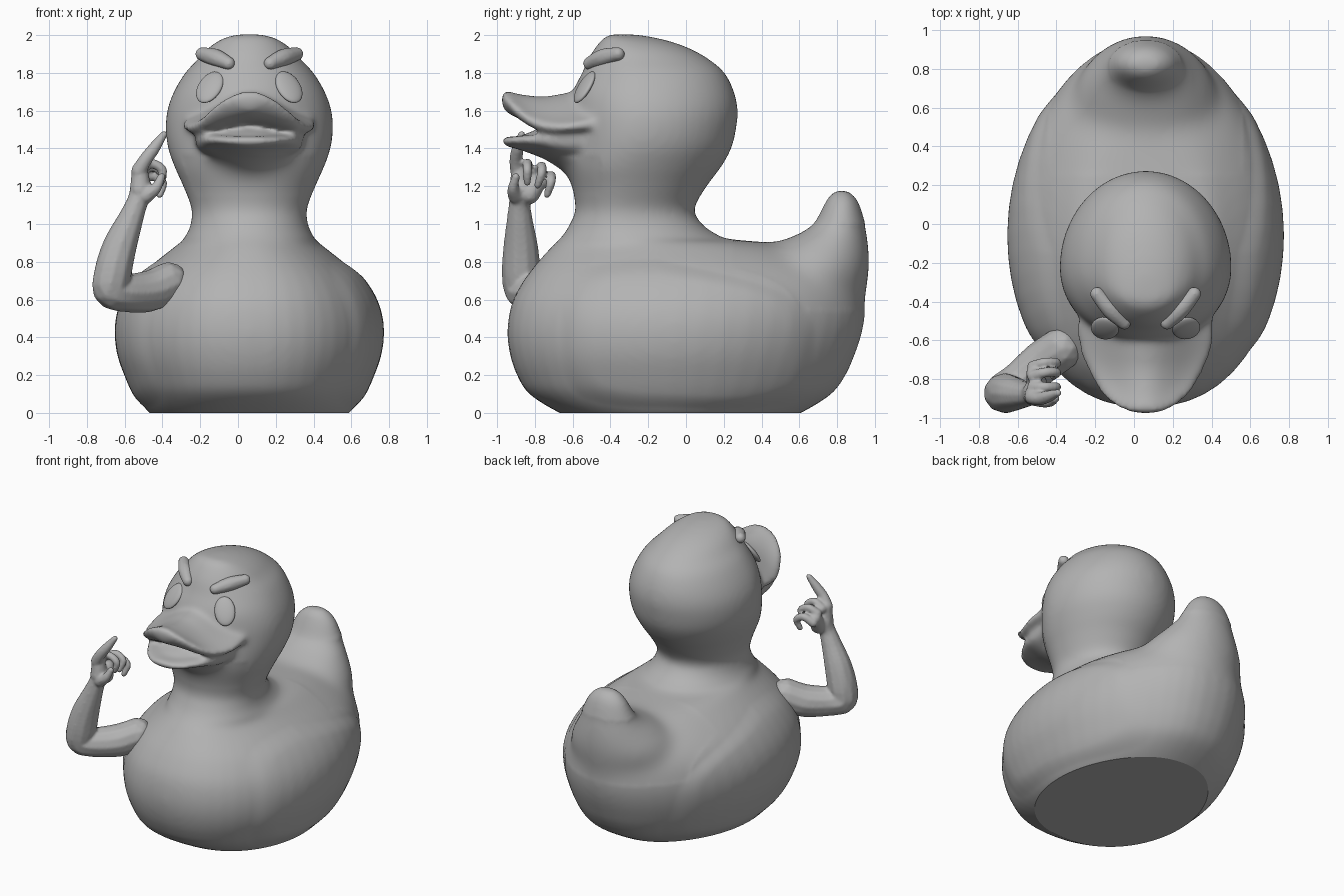
import bpy, bmesh, math
from mathutils import Vector, Matrix

if "Cube" in bpy.data.objects:
    bpy.data.objects.remove(bpy.data.objects["Cube"])

CX = 0.06  # symmetry plane of the duck
grey = bpy.data.materials.new("grey clay")
grey.diffuse_color = (0.45, 0.45, 0.45, 1)
grey.use_nodes = True
grey.node_tree.nodes["Principled BSDF"].inputs["Base Color"].default_value = grey.diffuse_color


def refine(rows, n):
    """Catmull-Rom interpolation of rows of numbers."""
    out = []
    for i in range(len(rows) - 1):
        a, b, c, d = (rows[max(i - 1, 0)], rows[i], rows[i + 1],
                      rows[min(i + 2, len(rows) - 1)])
        for k in range(n):
            t = k / n
            out.append([0.5 * (2 * q + (r - p) * t + (2 * p - 5 * q + 4 * r - s) * t * t
                               + (3 * q - p - 3 * r + s) * t ** 3)
                        for p, q, r, s in zip(a, b, c, d)])
    out.append(list(rows[-1]))
    return out


def power(v, p):
    return math.copysign(abs(v) ** p, v)


def loft(bm, rings):
    loops = [[bm.verts.new(p) for p in ring] for ring in rings]
    n = len(loops[0])
    for a, b in zip(loops, loops[1:]):
        for i in range(n):
            j = (i + 1) % n
            bm.faces.new((a[i], a[j], b[j], b[i]))
    bm.faces.new(loops[0][::-1])
    bm.faces.new(loops[-1])


def upright(bm, rows, full=False):
    """Loft of egg outlines; rows are z, front y, back y, half width."""
    rings = []
    for z, y0, y1, hw in refine(rows, 4):
        yc = (y0 + y1) / 2 - (0.05 if full else 0)
        blend = min(1, max(0, (0.95 - z) / 0.2)) if full else 0
        ring = []
        for k in range(48):
            t = 2 * math.pi * k / 48
            u = math.sin(t)
            w = hw * power(math.cos(t), 1 - 0.13 * blend)
            if u > 0:
                w *= 1 - 0.14 * blend * u ** 2
            ring.append((CX + w, yc + u * (y1 - yc if u > 0 else yc - y0), z))
        rings.append(ring)
    loft(bm, rings)


def bill(bm, rows, extra=0):
    """Arched sheet; rows are y, half width, centre z, edge z, half thickness."""
    rings = []
    for y, w, zc, ze, th in refine(rows, 4):
        ring = []
        for k in range(48):
            t = 2 * math.pi * k / 48
            s = math.cos(t)
            arch = 0.5 + 0.5 * math.cos(math.pi * s)
            ring.append((CX + w * s, y, ze + (zc - extra - ze) * arch
                         + (th + extra * arch) * power(math.sin(t), 0.75)))
        rings.append(ring)
    loft(bm, rings)


def beads(bm, pts):
    """Limb of overlapping balls; points are x, y, z, radius."""
    for x, y, z, r in refine(pts, 10):
        bmesh.ops.create_icosphere(bm, subdivisions=2, radius=r,
                                   matrix=Matrix.Translation((x, y, z)))


def make(name, bm, voxel=0, smooth=0):
    bmesh.ops.recalc_face_normals(bm, faces=bm.faces)
    me = bpy.data.meshes.new(name)
    bm.to_mesh(me)
    bm.free()
    ob = bpy.data.objects.new(name, me)
    bpy.context.collection.objects.link(ob)
    if voxel:
        m = ob.modifiers.new("fuse", 'REMESH')
        m.mode = 'VOXEL'
        m.voxel_size = voxel
        m = ob.modifiers.new("soften", 'SMOOTH')
        m.factor = 0.5
        m.iterations = smooth
        dg = bpy.context.evaluated_depsgraph_get()
        ob.data = bpy.data.meshes.new_from_object(ob.evaluated_get(dg))
        ob.modifiers.clear()
    ob.data.materials.clear()
    ob.data.materials.append(grey)
    for p in ob.data.polygons:
        p.use_smooth = True
    return ob


# body, neck and head
bm = bmesh.new()
upright(bm, [
    (-0.1, -0.45, 0.40, 0.38), (0, -0.67, 0.61, 0.53), (0.1, -0.83, 0.77, 0.60),
    (0.2, -0.895, 0.845, 0.645), (0.3, -0.93, 0.89, 0.68), (0.4, -0.945, 0.925, 0.695),
    (0.5, -0.94, 0.945, 0.69), (0.6, -0.915, 0.945, 0.66), (0.7, -0.86, 0.91, 0.60),
    (0.78, -0.80, 0.82, 0.52), (0.86, -0.73, 0.64, 0.42), (0.90, -0.69, 0.45, 0.37),
    (0.92, -0.67, 0.23, 0.35), (0.95, -0.645, 0.155, 0.33),
    (1.0, -0.615, 0.085, 0.31), (1.08, -0.585, 0.045, 0.305), (1.2, -0.605, 0.11, 0.35),
    (1.3, -0.64, 0.185, 0.395), (1.4, -0.63, 0.24, 0.43), (1.5, -0.62, 0.265, 0.443),
    (1.6, -0.615, 0.274, 0.435), (1.7, -0.60, 0.255, 0.40), (1.8, -0.55, 0.205, 0.34),
    (1.87, -0.52, 0.125, 0.275), (1.92, -0.49, 0.04, 0.23), (1.96, -0.46, -0.06, 0.18),
    (1.99, -0.43, -0.18, 0.12), (2.004, -0.39, -0.28, 0.05)], full=True)
# tail, flowing out of the back
upright(bm, [
    (0.3, 0.2, 0.70, 0.20), (0.5, 0.25, 0.91, 0.28), (0.7, 0.28, 0.965, 0.37),
    (0.8, 0.32, 0.975, 0.345), (0.86, 0.40, 0.973, 0.30), (0.91, 0.50, 0.967, 0.26),
    (0.95, 0.60, 0.96, 0.23), (1.0, 0.675, 0.95, 0.195), (1.1, 0.73, 0.92, 0.145),
    (1.15, 0.76, 0.89, 0.10), (1.178, 0.80, 0.85, 0.05)])
# upper bill
bill(bm, [
    (-0.42, 0.33, 1.65, 1.55, 0.045), (-0.53, 0.355, 1.655, 1.525, 0.055),
    (-0.65, 0.34, 1.64, 1.51, 0.052), (-0.74, 0.305, 1.625, 1.515, 0.052),
    (-0.82, 0.265, 1.63, 1.54, 0.05), (-0.89, 0.215, 1.645, 1.59, 0.045),
    (-0.94, 0.15, 1.665, 1.64, 0.04), (-0.975, 0.07, 1.68, 1.675, 0.028)], 0.02)
# lower bill
bill(bm, [
    (-0.42, 0.30, 1.34, 1.46, 0.07), (-0.58, 0.29, 1.34, 1.445, 0.095),
    (-0.68, 0.28, 1.37, 1.44, 0.075), (-0.77, 0.255, 1.40, 1.445, 0.05),
    (-0.87, 0.20, 1.425, 1.445, 0.036), (-0.935, 0.14, 1.435, 1.44, 0.028),
    (-0.975, 0.06, 1.44, 1.44, 0.022)])
# tongue
bmesh.ops.create_uvsphere(bm, u_segments=32, v_segments=16, radius=1,
                          matrix=Matrix.Translation((CX, -0.70, 1.445))
                          @ Matrix.Diagonal((0.21, 0.18, 0.06, 1)))
body = make("duck_body", bm, 0.016, 18)

# soft tail root and chin, raised folded wings, flat cut underside
bm = bmesh.new()
bm.from_mesh(body.data)
root = [v for v in bm.verts if (v.co.y > 0.25 and 0.55 < v.co.z < 1.0 and abs(v.co.x - CX) < 0.5)
        or (v.co.y < -0.45 and 1.15 < v.co.z < 1.36)]
for _ in range(50):
    bmesh.ops.smooth_vert(bm, verts=root, factor=0.5, use_axis_x=True, use_axis_y=True,
                          use_axis_z=True)
for v in bm.verts:
    x, y, z = v.co
    back = max(0, y + 0.15)
    if abs(x - CX) > 0.3 and z < 0.95:
        d = (abs(y - 0.01) / 0.65) ** 4 + (abs(z - 0.42 + 0.12 * back) / (0.38 - 0.1 * back)) ** 4
        t = min(1, max(0, (1.2 - d) / 0.75))
        v.co.x += math.copysign(0.018 * t * t * (3 - 2 * t), x - CX)
bmesh.ops.bisect_plane(bm, geom=bm.verts[:] + bm.edges[:] + bm.faces[:],
                       plane_co=(0, 0, 0), plane_no=(0, 0, 1), clear_inner=True)
rim = [e for e in bm.edges if e.is_boundary]
for f in bmesh.ops.holes_fill(bm, edges=rim, sides=0)["faces"]:
    f.smooth = False
for e in rim:
    e.smooth = False
bm.to_mesh(body.data)
bm.free()

# arm with pointing hand
bm = bmesh.new()
beads(bm, [(-0.37, -0.64, 0.69, 0.11), (-0.47, -0.71, 0.645, 0.112),
           (-0.59, -0.81, 0.635, 0.103), (-0.67, -0.865, 0.655, 0.10),
           (-0.66, -0.872, 0.75, 0.104), (-0.625, -0.875, 0.88, 0.093),
           (-0.57, -0.88, 1.02, 0.07), (-0.535, -0.88, 1.11, 0.058),
           (-0.51, -0.865, 1.18, 0.064)])
beads(bm, [(-0.515, -0.88, 1.18, 0.06), (-0.52, -0.88, 1.28, 0.045)])
beads(bm, [(-0.50, -0.83, 1.16, 0.058), (-0.515, -0.77, 1.24, 0.043)])
# index finger
beads(bm, [(-0.525, -0.89, 1.28, 0.042), (-0.49, -0.90, 1.34, 0.036),
           (-0.445, -0.89, 1.40, 0.033), (-0.392, -0.87, 1.475, 0.02)])
# curled fingers, fanned out
for y, dz, fan in ((-0.84, 0.015, 0), (-0.785, 0, 0.02), (-0.735, -0.05, 0.02)):
    beads(bm, [(-0.52, y, 1.27 + dz, 0.032), (-0.46, y + fan, 1.305 + dz, 0.027),
               (-0.40, y + fan, 1.27 + dz, 0.025), (-0.415, y, 1.205 + dz, 0.02)])
# thumb
beads(bm, [(-0.49, -0.90, 1.15, 0.045), (-0.435, -0.915, 1.19, 0.03),
           (-0.405, -0.90, 1.25, 0.022)])
make("arm", bm, 0.009, 5)

# eyes and eyebrows on both sides
for side, label in ((-1, "left"), (1, "right")):
    _, loc, nrm, _ = body.closest_point_on_mesh((CX + side * 0.218, -0.55, 1.73))
    nrm = (nrm + Vector((side * 0.2, -0.75, 0.7))).normalized()
    bm = bmesh.new()
    bmesh.ops.create_uvsphere(bm, u_segments=32, v_segments=16, radius=1,
                              matrix=Matrix.Translation(loc + nrm * 0.006)
                              @ nrm.to_track_quat('Z', 'Y').to_matrix().to_4x4()
                              @ Matrix.Rotation(side * 0.2, 4, 'Z')
                              @ Matrix.Diagonal((0.07, 0.10, 0.024, 1)))
    make("eye_" + label, bm)
    bm = bmesh.new()
    beads(bm, [(CX + side * 0.11, -0.51, 1.85, 0.036),
               (CX + side * 0.18, -0.44, 1.88, 0.048),
               (CX + side * 0.25, -0.36, 1.90, 0.037)])
    make("eyebrow_" + label, bm, 0.008, 4)
